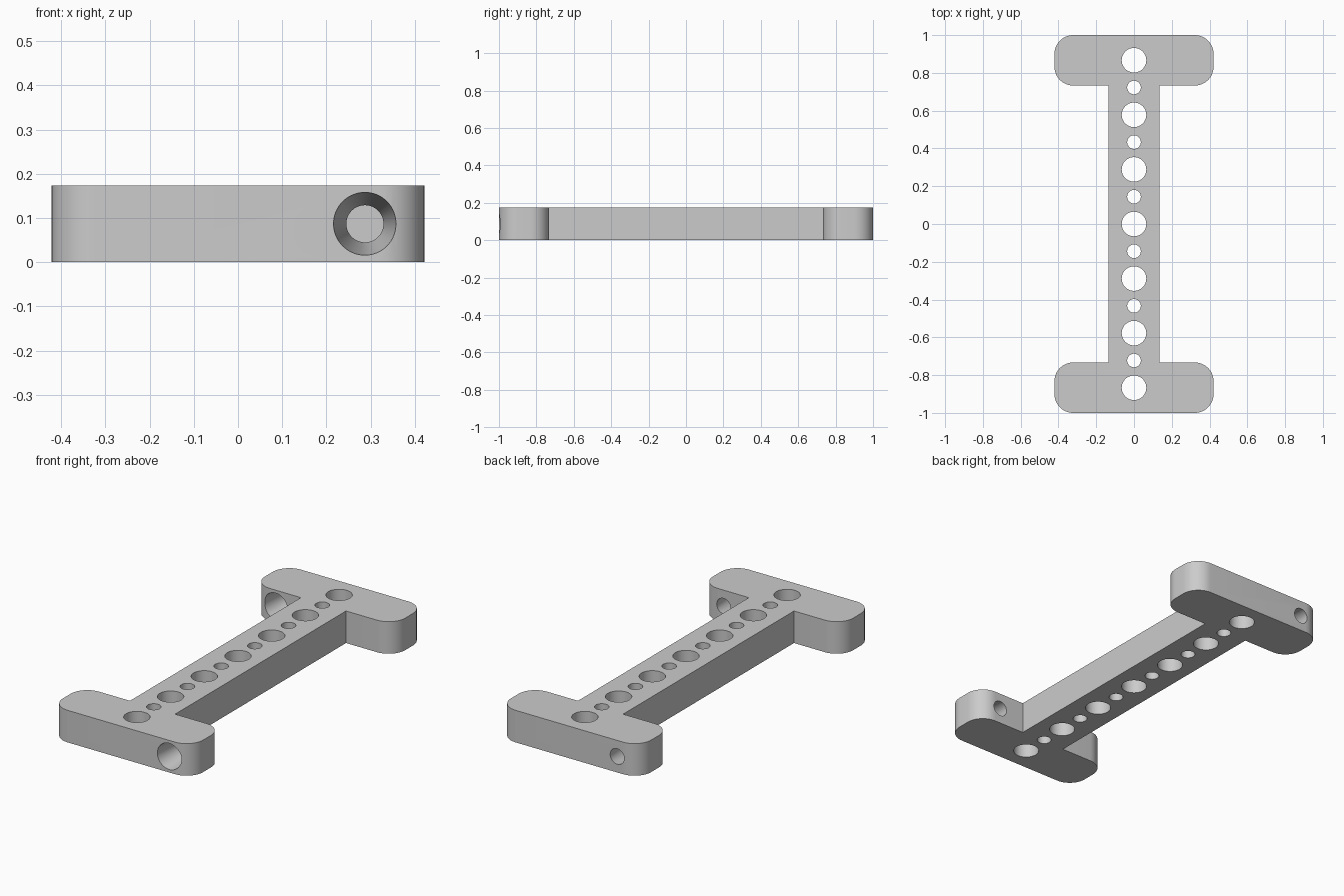
import bpy, bmesh, math
from mathutils import Matrix, Vector

cube = bpy.data.objects.get("Cube")
if cube:
    bpy.data.objects.remove(cube, do_unlink=True)

HEIGHT = 0.174
BAR_X, BAR_IN, STEM_X = 0.4215, 0.733, 0.1355
CORNER = 0.1
PITCH = 0.289

grey = bpy.data.materials.new("light grey")
grey.use_nodes = True
grey.diffuse_color = (0.6, 0.6, 0.6, 1)
grey.node_tree.nodes["Principled BSDF"].inputs["Base Color"].default_value = (0.6, 0.6, 0.6, 1)


def make_object(name, bm):
    bmesh.ops.recalc_face_normals(bm, faces=bm.faces)
    mesh = bpy.data.meshes.new(name)
    bm.to_mesh(mesh)
    bm.free()
    obj = bpy.data.objects.new(name, mesh)
    bpy.context.collection.objects.link(obj)
    mesh.materials.append(grey)
    return obj


# I-shaped plate: one quarter of the outline, mirrored around, then extruded
def corner(cx, cy, start):
    angles = [start + i * math.pi / 24 for i in range(13)]
    return [(cx + CORNER * math.cos(a), cy + CORNER * math.sin(a)) for a in angles]


quarter = [(STEM_X, BAR_IN)]
quarter += corner(BAR_X - CORNER, BAR_IN + CORNER, -math.pi / 2)
quarter += corner(BAR_X - CORNER, 1 - CORNER, 0)
half = quarter + [(-x, y) for x, y in reversed(quarter)]
outline = half + [(-x, -y) for x, y in half]

bm = bmesh.new()
base = bm.faces.new([bm.verts.new((x, y, 0)) for x, y in outline])
top = bmesh.ops.extrude_face_region(bm, geom=[base])["geom"]
bmesh.ops.translate(bm, vec=(0, 0, HEIGHT),
                    verts=[v for v in top if isinstance(v, bmesh.types.BMVert)])
plate = make_object("connector_plate", bm)

# Cutters for every hole
bm = bmesh.new()


def add_hole(matrix, r1, r2, depth):
    bmesh.ops.create_cone(bm, cap_ends=True, segments=64, radius1=r1,
                          radius2=r2, depth=depth, matrix=matrix)


# alternating large and small holes along the stem
for i in range(-6, 7):
    r = 0.065 if i % 2 == 0 else 0.036
    add_hole(Matrix.Translation((0, i * PITCH / 2, HEIGHT / 2)), r, r, 1)

# tapered screw holes through the end bars, wide end towards the front
WIDE, NARROW, DEPTH, EXTRA = 0.071, 0.042, 1 - BAR_IN, 0.02
flare = (WIDE - NARROW) / DEPTH * EXTRA
for side in (-1, 1):
    place = Matrix.Translation((-side * 0.287, side * (1 + BAR_IN) / 2, HEIGHT / 2))
    add_hole(place @ Matrix.Rotation(-math.pi / 2, 4, 'X'),
             WIDE + flare, NARROW - flare, DEPTH + 2 * EXTRA)
cutter = make_object("hole_cutter", bm)
cutter.hide_render = True

# Cut, apply and shade
bpy.ops.object.select_all(action='DESELECT')
bpy.context.view_layer.objects.active = plate
plate.select_set(True)
cut = plate.modifiers.new("holes", 'BOOLEAN')
cut.operation = 'DIFFERENCE'
cut.solver = 'EXACT'
cut.object = cutter
bpy.ops.object.modifier_apply(modifier=cut.name)
bpy.data.objects.remove(cutter, do_unlink=True)
bpy.ops.object.shade_smooth_by_angle(angle=math.radians(30))
